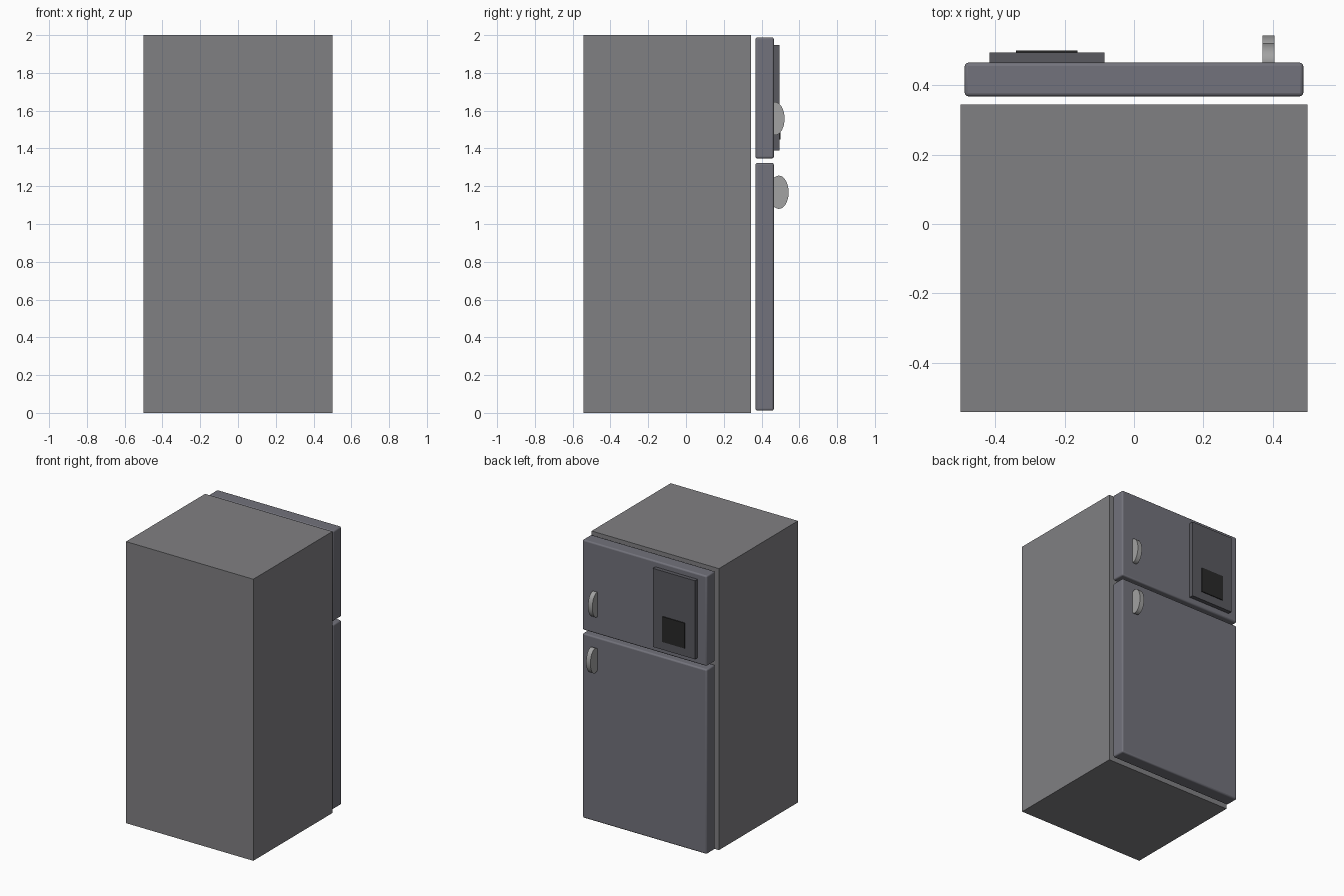
import bpy, math

if "Cube" in bpy.data.objects:
    bpy.data.objects.remove(bpy.data.objects["Cube"])


def material(name, rgb):
    m = bpy.data.materials.new(name)
    m.diffuse_color = (*rgb, 1)
    m.use_nodes = True
    m.node_tree.nodes["Principled BSDF"].inputs["Base Color"].default_value = m.diffuse_color
    return m


BODY = material("body_grey", (0.217, 0.215, 0.225))
DOOR = material("door_grey", (0.17, 0.17, 0.20))
PANEL = material("panel_grey", (0.10, 0.10, 0.115))
DARK = material("recess_dark", (0.022, 0.022, 0.022))
METAL = material("handle_metal", (0.36, 0.36, 0.36))


def box(name, x, y, z, mat, bevel=0):
    """Box from (min, max) pairs, optionally with rounded edges."""
    bpy.ops.mesh.primitive_cube_add(size=1, location=[sum(r) / 2 for r in (x, y, z)])
    ob = bpy.context.object
    ob.name = name
    ob.scale = [r[1] - r[0] for r in (x, y, z)]
    bpy.ops.object.transform_apply(location=False, rotation=False, scale=True)
    ob.data.materials.append(mat)
    if bevel:
        mod = ob.modifiers.new("rounded_edges", 'BEVEL')
        mod.width = bevel
        mod.segments = 3
        bpy.ops.object.shade_smooth_by_angle(angle=math.radians(35))
    return ob


def handle(name, y, z):
    """Oval disc standing on edge, partly sunk into the door."""
    bpy.ops.mesh.primitive_cylinder_add(vertices=32, radius=1, depth=1,
                                        location=(0.3875, y, z),
                                        rotation=(0, math.pi / 2, 0))
    ob = bpy.context.object
    ob.name = name
    ob.scale = (0.088, 0.052, 0.034)
    bpy.ops.object.transform_apply(location=False, rotation=True, scale=True)
    ob.data.materials.append(METAL)
    bpy.ops.object.shade_smooth_by_angle(angle=math.radians(35))


# Cabinet
box("cabinet", (-0.5, 0.5), (-0.5425, 0.345), (0, 2), BODY)

# Doors, standing slightly clear of the cabinet
door_x, door_y = (-0.488, 0.488), (0.368, 0.465)
box("freezer_door", door_x, door_y, (1.347, 1.988), DOOR, 0.01)
box("fridge_door", door_x, door_y, (0.012, 1.323), DOOR, 0.01)

# Dispenser panel and its dark plate
box("dispenser_panel", (-0.417, -0.085), (0.455, 0.494), (1.39, 1.948), PANEL)
box("dispenser_plate", (-0.34, -0.163), (0.485, 0.5), (1.448, 1.628), DARK)

# Handles
handle("freezer_handle", 0.470, 1.558)
handle("fridge_handle", 0.4915, 1.168)
